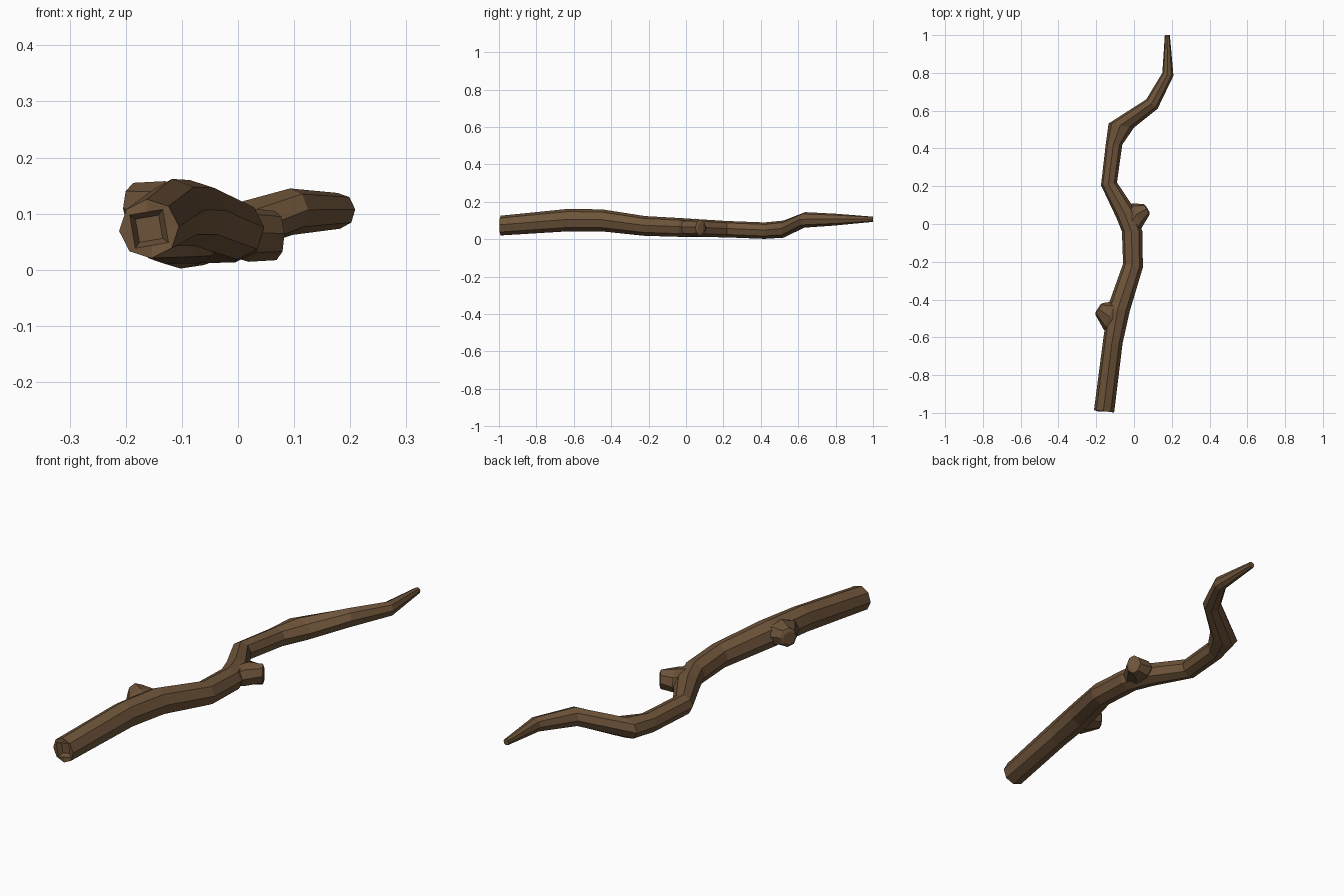
import bpy, bmesh, math
from mathutils import Vector

if "Cube" in bpy.data.objects:
    bpy.data.objects.remove(bpy.data.objects["Cube"])

bark = bpy.data.materials.new("bark brown")
bark.diffuse_color = (0.155, 0.088, 0.042, 1)
bark.use_nodes = True
bark.node_tree.nodes["Principled BSDF"].inputs["Base Color"].default_value = bark.diffuse_color


def ring(bm, lx, ly, rx, ry, z0, z1):
    """Upright eight-sided ring between a left and a right point."""
    c = Vector(((lx + rx) / 2, (ly + ry) / 2, (z0 + z1) / 2))
    u = Vector(((rx - lx) / 2, (ry - ly) / 2, 0))
    v = Vector((0, 0, (z1 - z0) / 2))
    return [bm.verts.new(c + u * math.cos(a) + v * math.sin(a))
            for a in (math.tau * (i + 0.1) / 8 for i in range(8))]


def bridge(bm, a, b):
    for i in range(8):
        j = (i + 1) % 8
        bm.faces.new((a[i], a[j], b[j], b[i]))


def square_ring(bm, c, half, depth, turn):
    """Square outline with midpoints, eight verts, for the hollow end."""
    out = []
    for i in range(8):
        a = math.tau * i / 8
        r = half * (1 if i % 2 == 0 else math.sqrt(2))
        out.append(bm.verts.new((c[0] + r * math.cos(a + turn), c[1] + depth,
                                 c[2] + r * math.sin(a + turn))))
    return out


def branch(name, sections, hollow=False):
    bm = bmesh.new()
    rings = [ring(bm, *s) for s in sections]
    for a, b in zip(rings, rings[1:]):
        bridge(bm, a, b)
    bm.faces.new(rings[-1])
    start = rings[0]
    if hollow:
        c = sum((v.co for v in start), Vector()) / 8
        for half, depth in ((0.030, 0.0), (0.021, 0.022)):
            inner = square_ring(bm, c, half, depth, 0.17)
            bridge(bm, inner, start)
            start = inner
    bm.faces.new(start[::-1])
    bmesh.ops.recalc_face_normals(bm, faces=bm.faces)
    me = bpy.data.meshes.new(name)
    bm.to_mesh(me)
    bm.free()
    me.materials.append(bark)
    ob = bpy.data.objects.new(name, me)
    bpy.context.collection.objects.link(ob)
    return ob


# Crooked tapering stem: left x, y, right x, y, bottom z, top z
stem = branch("stick_stem", [
    (-0.212, -0.985, -0.105, -0.998, 0.020, 0.126),
    (-0.167, -0.64, -0.060, -0.63, 0.042, 0.162),
    (-0.140, -0.44, -0.022, -0.46, 0.042, 0.160),
    (-0.058, -0.21, 0.047, -0.23, 0.018, 0.124),
    (-0.064, -0.04, 0.045, -0.04, 0.013, 0.114),
    (-0.092, 0.03, 0.000, 0.085, 0.012, 0.108),
    (-0.175, 0.205, -0.090, 0.22, 0.010, 0.098),
    (-0.150, 0.42, -0.062, 0.42, 0.002, 0.090),
    (-0.135, 0.532, 0.000, 0.51, 0.008, 0.100),
    (0.065, 0.66, 0.125, 0.61, 0.062, 0.145),
    (0.150, 0.80, 0.209, 0.785, 0.073, 0.137),
    (0.163, 1.0, 0.190, 1.0, 0.093, 0.121)], hollow=True)

# Broken-off twig stubs
stubs = [
    branch("lower_stub", [
        (-0.105, -0.60, -0.050, -0.46, 0.070, 0.140),
        (-0.160, -0.56, -0.095, -0.408, 0.052, 0.158),
        (-0.205, -0.48, -0.165, -0.418, 0.070, 0.155),
        (-0.204, -0.467, -0.177, -0.425, 0.085, 0.140)]),
    branch("upper_stub", [
        (-0.060, 0.05, 0.015, -0.07, 0.025, 0.100),
        (-0.010, 0.11, 0.044, -0.015, 0.014, 0.110),
        (0.052, 0.105, 0.083, 0.050, 0.017, 0.105),
        (0.064, 0.094, 0.082, 0.063, 0.032, 0.090)]),
]

# Fuse the stubs into the stem
for s in stubs:
    m = stem.modifiers.new("join " + s.name, 'BOOLEAN')
    m.operation = 'UNION'
    m.solver = 'EXACT'
    m.object = s
    s.hide_render = True
    s.hide_viewport = True
